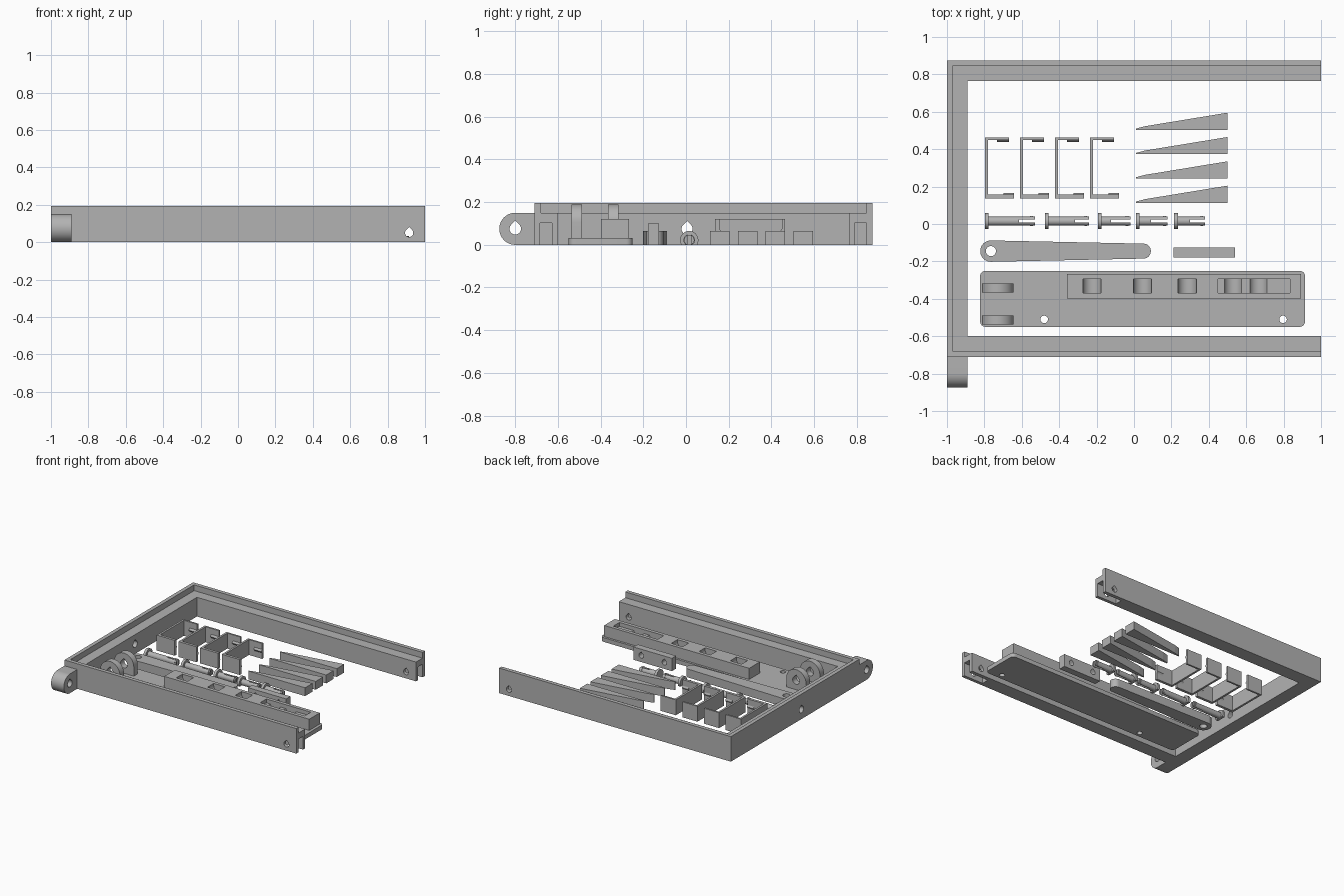
import bpy, bmesh
from math import sin, cos, pi, radians
from mathutils import Vector

cube = bpy.data.objects.get("Cube")
if cube:
    bpy.data.objects.remove(cube, do_unlink=True)

grey = bpy.data.materials.new("plain_grey")
grey.use_nodes = True
colour = (0.45, 0.45, 0.45, 1)
grey.diffuse_color = colour
grey.node_tree.nodes["Principled BSDF"].inputs["Base Color"].default_value = colour


def prism(name, outline, axis, a, b):
    """Extrude a flat outline along an axis from a to b."""
    place = {"x": lambda u, v, w: (w, u, v),
             "y": lambda u, v, w: (u, w, v),
             "z": lambda u, v, w: (u, v, w)}[axis]
    bm = bmesh.new()
    face = bm.faces.new([bm.verts.new(place(u, v, a)) for u, v in outline])
    grown = bmesh.ops.extrude_face_region(bm, geom=[face])
    moved = [g for g in grown["geom"] if isinstance(g, bmesh.types.BMVert)]
    bmesh.ops.translate(bm, verts=moved, vec=Vector(place(0, 0, b - a)))
    bmesh.ops.recalc_face_normals(bm, faces=bm.faces)
    mesh = bpy.data.meshes.new(name)
    bm.to_mesh(mesh)
    bm.free()
    mesh.materials.append(grey)
    obj = bpy.data.objects.new(name, mesh)
    bpy.context.collection.objects.link(obj)
    return obj


def rect(u0, u1, v0, v1):
    return [(u0, v0), (u1, v0), (u1, v1), (u0, v1)]


def box(name, x0, x1, y0, y1, z0, z1):
    return prism(name, rect(x0, x1, y0, y1), "z", z0, z1)


def arc(u, v, r, start=0, end=360, n=32):
    full = end - start == 360
    steps = n if full else n + 1
    angles = [radians(start + (end - start) * i / n) for i in range(steps)]
    return [(u + r * cos(t), v + r * sin(t)) for t in angles]


def teardrop(u, v, r):
    return arc(u, v, r, 135, 405, 24) + [(u, v + r * 1.414)]


def combine(obj, others, operation="DIFFERENCE"):
    """Apply booleans in order, then discard the helper solids."""
    for other in others:
        mod = obj.modifiers.new("shape", "BOOLEAN")
        mod.operation, mod.solver, mod.object = operation, "EXACT", other
        other.hide_render = True
    bpy.context.view_layer.update()
    graph = bpy.context.evaluated_depsgraph_get()
    mesh = bpy.data.meshes.new_from_object(obj.evaluated_get(graph))
    obj.modifiers.clear()
    obj.data = mesh
    for other in others:
        bpy.data.objects.remove(other, do_unlink=True)
    return obj


def smooth(obj):
    bpy.ops.object.select_all(action="DESELECT")
    obj.select_set(True)
    bpy.context.view_layer.objects.active = obj
    bpy.ops.object.shade_smooth_by_angle(angle=radians(30))


# Three-sided frame: rebated top, end slots and cross-drilled holes
y0, y1, bar, wall = -0.71, 0.875, 0.11, 0.03
frame = prism("frame", [(-1, y0), (1, y0), (1, y0 + bar), (bar - 1, y0 + bar),
                        (bar - 1, y1 - bar), (1, y1 - bar), (1, y1), (-1, y1)], "z", 0, 0.195)
cuts = [box("rebate", wall - 1, 1.1, y0 + wall, y1 - wall, 0.15, 0.3),
        prism("pin_holes", teardrop(0.915, 0.05, 0.022), "y", -1, 1),
        prism("bar_hole", teardrop(0.005, 0.075, 0.026), "x", -1.1, -0.8)]
for y in (-0.685, 0.79):
    cuts.append(box("end_slot", 0.83, 1.1, y, y + 0.057, -0.1, 0.103))
smooth(combine(frame, cuts))

# Rounded hinge lug on the frame corner
lug = prism("frame_hinge_lug", [(y0, 0)] + [(y0, 0.15)]
            + arc(-0.8, 0.075, 0.075, 90, 270), "x", -1, bar - 1)
smooth(combine(lug, [prism("lug_hole", teardrop(-0.8, 0.075, 0.027), "x", -1.1, -0.8)]))

# C-shaped brackets with small snap ridges on the inside of each arm
for i in range(4):
    x = -0.797 + 0.187 * i
    prism(f"bracket_{i + 1}", [(x, 0.137), (x + 0.155, 0.137), (x + 0.155, 0.158),
                               (x + 0.016, 0.158), (x + 0.016, 0.449), (x + 0.13, 0.449),
                               (x + 0.13, 0.463), (x, 0.463)], "z", 0, 0.12)
    prism(f"upper_ridge_{i + 1}", [(0.45, 0.045), (0.438, 0.06), (0.45, 0.075)],
          "x", x + 0.065, x + 0.13)
    prism(f"lower_ridge_{i + 1}", [(0.157, 0.045), (0.165, 0.06), (0.157, 0.075)],
          "x", x + 0.1, x + 0.155)

# Thin wedges
for i in range(4):
    y = 0.113 + 0.13 * i
    prism(f"wedge_{i + 1}", [(0.01, y), (0.5, y), (0.5, y + 0.092),
                             (0.06, y + 0.02), (0.01, y + 0.007)], "z", 0, 0.065)

# Split pins lying flat, each with a round head
pin_y, pin_z = 0.015, 0.022
for i, (start, split, end) in enumerate([(-0.797, -0.615, -0.53), (-0.476, -0.315, -0.24),
                                         (-0.193, -0.123, -0.02), (0.01, 0.09, 0.18),
                                         (0.214, 0.3, 0.38)]):
    pin = prism(f"pin_{i + 1}", arc(pin_y, pin_z, 0.024), "x", start + 0.01, end)
    head = prism("head", arc(pin_y, pin_z, 0.043), "x", start, start + 0.02)
    tip = prism("tip", arc(pin_y, pin_z, 0.027), "x", end - 0.025, end - 0.01)
    combine(pin, [head, tip], "UNION")
    slit = box("slit", split, end + 0.1, pin_y - 0.008, pin_y + 0.008, -0.1, 0.1)
    floor = box("floor", -1, 1, -0.1, 0.1, -0.1, 0)
    smooth(combine(pin, [slit, floor]))

# Tapered lever with an eye at the wide end
lever = prism("lever", arc(-0.765, -0.145, 0.057, 90, 270)
              + arc(0.05, -0.145, 0.04, -90, 90), "z", 0, 0.065)
smooth(combine(lever, [prism("eye", arc(-0.765, -0.145, 0.027), "z", -0.1, 0.2)]))

# Small drilled link block
link = box("link_block", 0.21, 0.54, -0.178, -0.126, 0, 0.1)
smooth(combine(link, [prism("link_hole", teardrop(x, 0.05, 0.02), "y", -0.3, 0)
                      for x in (0.275, 0.475)]))

# Base plate with rounded corners and two screw holes
corners = [(0.885, -0.28, 0), (-0.793, -0.28, 90), (-0.793, -0.52, 180), (0.885, -0.52, 270)]
outline = [p for x, y, t in corners for p in arc(x, y, 0.03, t, t + 90, 6)]
plate = prism("base_plate", outline, "z", 0, 0.033)
smooth(combine(plate, [prism("screw_hole", arc(x, -0.51, 0.02), "z", -0.1, 0.1)
                       for x in (-0.48, 0.797)]))

# Raised rail with round-bottomed pockets
rail = box("rail", -0.358, 0.893, -0.398, -0.267, 0.033, 0.12)
cuts = [prism("pocket", arc(x, 0.11, 0.05), "y", -0.37, -0.294)
        for x in (-0.225, 0.045, 0.284, 0.53, 0.665)]
cuts.append(box("long_pocket", 0.45, 0.834, -0.37, -0.294, 0.09, 0.2))
smooth(combine(rail, cuts))

# Pair of rounded ears with pivot holes
for name, y in (("front_ear", -0.537), ("back_ear", -0.366)):
    ear = prism(name, [(-0.813, 0.033), (-0.643, 0.033)]
                + arc(-0.728, 0.105, 0.085, 0, 180), "y", y, y + 0.049)
    smooth(combine(ear, [prism("pivot", teardrop(-0.728, 0.105, 0.03), "y", -1, 0)]))
